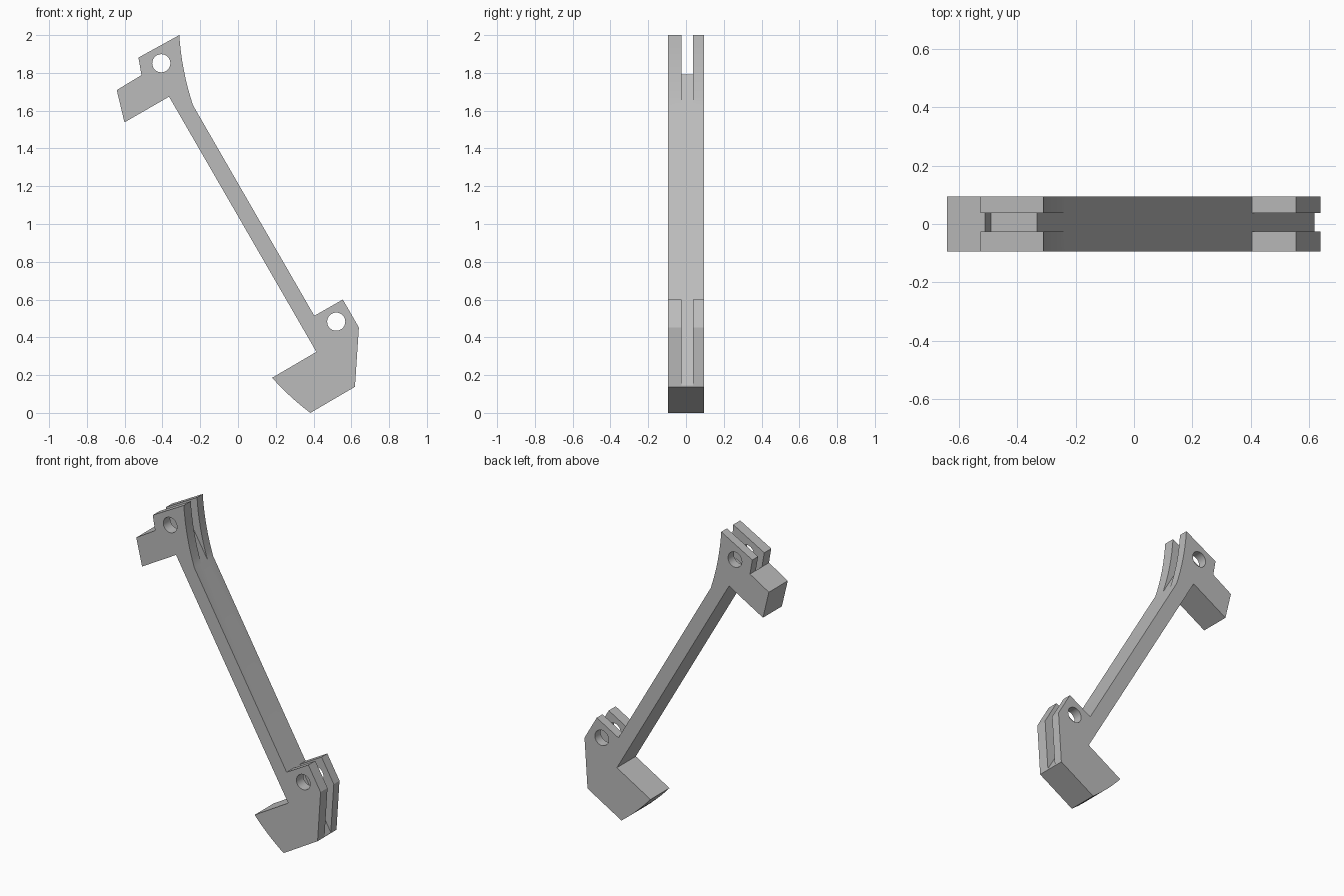
import bpy, math
from mathutils import Vector

if "Cube" in bpy.data.objects:
    bpy.data.objects.remove(bpy.data.objects["Cube"])

HALF_DEPTH = 0.094
SLOT = (-0.025, 0.037)

gray = bpy.data.materials.new("plain gray")
gray.use_nodes = True
COLOR = (0.5, 0.5, 0.5, 1)
gray.diffuse_color = COLOR
gray.node_tree.nodes["Principled BSDF"].inputs["Base Color"].default_value = COLOR


def bow(a, b, sag, steps=8):
    """Points from a to b on a shallow curve, bowed to the right of travel."""
    a, b = Vector(a), Vector(b)
    d = b - a
    ctrl = (a + b) / 2 + Vector((d.y, -d.x)).normalized() * sag * 2
    return [a * (1 - t) ** 2 + ctrl * 2 * t * (1 - t) + b * t * t
            for t in (i / steps for i in range(steps + 1))]


def prism(name, outline, y0, y1):
    """Extrude an x-z outline, listed clockwise from the front, from y0 to y1."""
    n = len(outline)
    verts = [(p[0], y, p[1]) for y in (y0, y1) for p in outline]
    faces = [list(range(n))[::-1], list(range(n, 2 * n))]
    faces += [(i, (i + 1) % n, n + (i + 1) % n, n + i) for i in range(n)]
    mesh = bpy.data.meshes.new(name)
    mesh.from_pydata(verts, [], faces)
    mesh.materials.append(gray)
    obj = bpy.data.objects.new(name, mesh)
    bpy.context.collection.objects.link(obj)
    return obj


def cut(target, cutter):
    cutter.hide_render = True
    cutter.hide_set(True)
    mod = target.modifiers.new(cutter.name, "BOOLEAN")
    mod.operation = "DIFFERENCE"
    mod.solver = "EXACT"
    mod.object = cutter


def circle(x, z, r=0.048, n=32):
    return [(x + r * math.sin(math.tau * i / n), z + r * math.cos(math.tau * i / n))
            for i in range(n)]


# Link body: upper fork, slim diagonal bar, lower fork and foot
outline = bow((-0.311, 2.0), (-0.238, 1.628), 0.012)
outline += [(0.404, 0.514), (0.555, 0.60), (0.64, 0.452), (0.619, 0.138)]
outline += bow((0.383, 0.0), (0.181, 0.186), -0.007)
outline += [(0.415, 0.323), (-0.365, 1.674), (-0.601, 1.538), (-0.642, 1.709),
            (-0.511, 1.788), (-0.527, 1.881)]
body = prism("link_arm", outline, -HALF_DEPTH, HALF_DEPTH)

# Slots that split each end into two cheeks
upper = [(-0.57, 2.1), (-0.2, 2.1), (-0.2, 1.5625), (-0.238, 1.628),
         (-0.333, 1.791), (-0.491, 1.70), (-0.511, 1.788)]
cut(body, prism("upper_slot_cutter", upper, *SLOT))
lower = [(0.404, 0.514), (0.37, 0.573), (0.5, 0.75), (0.8, 0.7), (0.8, -0.165)]
cut(body, prism("lower_slot_cutter", lower, *SLOT))

# Pin holes through the cheeks
for name, x, z in (("upper", -0.406, 1.851), ("lower", 0.52, 0.483)):
    cut(body, prism(name + "_hole_cutter", circle(x, z), -0.2, 0.2))

# Smooth the bores and bowed edges, keep corners sharp
bpy.context.view_layer.objects.active = body
body.select_set(True)
for mod in [m.name for m in body.modifiers]:
    bpy.ops.object.modifier_apply(modifier=mod)
bpy.ops.object.shade_smooth_by_angle(angle=math.radians(25))
for obj in [o for o in bpy.data.objects if o.name.endswith("_cutter")]:
    bpy.data.objects.remove(obj)
